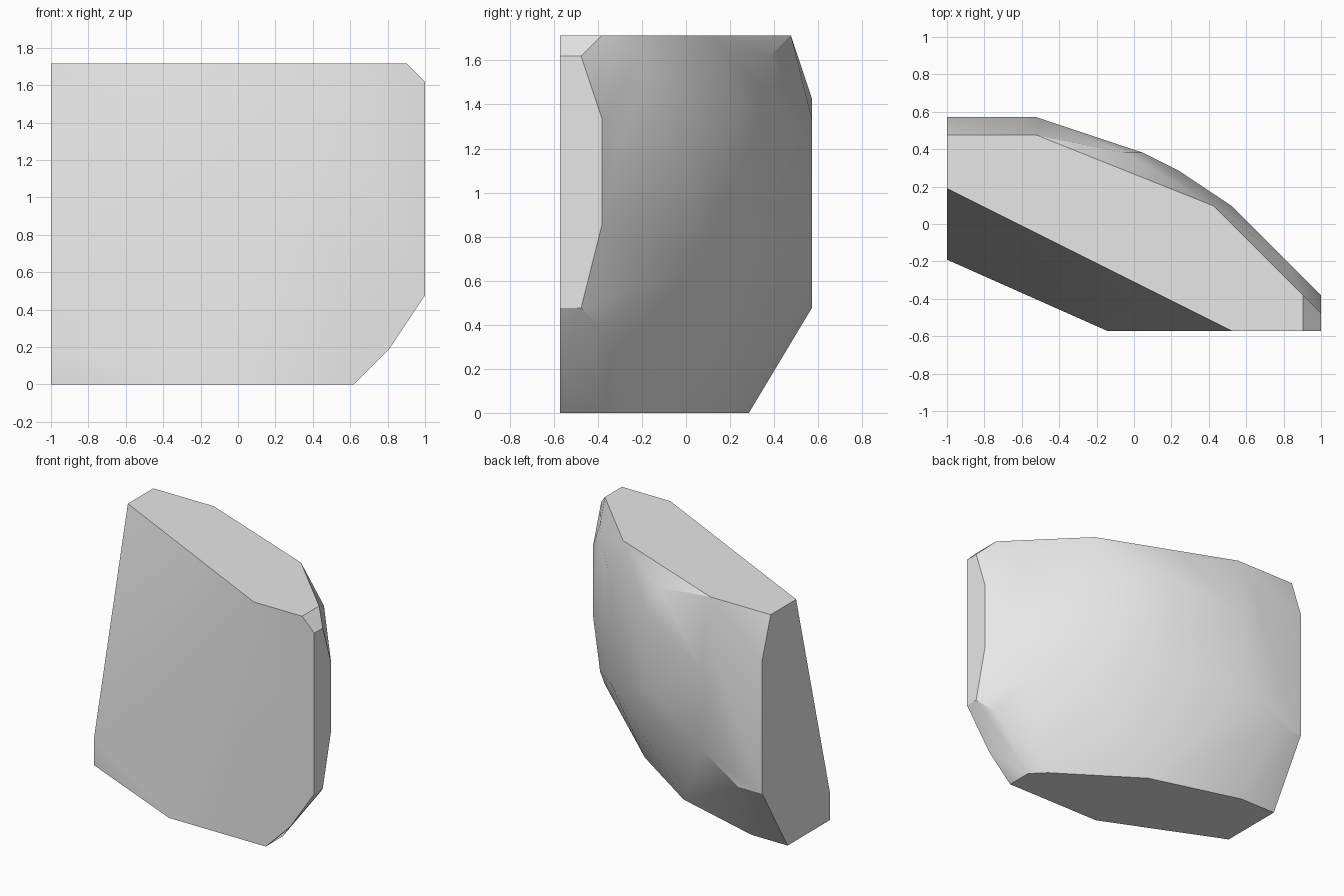
import bpy
import bmesh
import math
from mathutils import Vector

cube = bpy.data.objects.get("Cube")
if cube:
    bpy.data.objects.remove(cube, do_unlink=True)

# Corners sit on a coarse grid; the width is 21 cells, the depth 12
UNIT = 2 / 21


def corner(x, y, z):
    return Vector((x - 10.5, y - 6, z)) * UNIT


def level(z, outline):
    return [corner(x, y, z) for x, y in outline]


stone = bpy.data.materials.new("pale_grey_stone")
stone.use_nodes = True
stone.diffuse_color = (0.8, 0.8, 0.8, 1)
stone.node_tree.nodes["Principled BSDF"].inputs["Base Color"].default_value = stone.diffuse_color

# Flat base and flat top of the block
points = level(0, [(0, 4), (0, 9), (3, 9), (10, 7), (16, 3), (17, 2), (17, 0), (9, 0)])
points += level(18, [(0, 8), (0, 11), (5, 11), (15, 7), (20, 2), (20, 0), (16, 0)])

# Lower bevels at the front and at the narrow end
points += level(2, [(0, 4), (19, 0)])
points += [corner(19, 2, 3), corner(20, 2, 4)]
points += level(5, [(21, 0), (21, 1), (0, 12), (2, 12)])

# Rounded back, lower ridge
points += [corner(19, 4, 6), corner(16, 7, 7), corner(13, 9, 8),
           corner(11, 10, 9), corner(5, 12, 7), corner(21, 2, 9)]

# Rounded back, upper ridge
points += level(14, [(21, 2), (16, 7), (13, 9), (4, 12)])
points += [corner(11, 10, 15), corner(5, 12, 13), corner(0, 12, 15)]
points += level(17, [(21, 0), (21, 1), (19, 4), (10, 10)])

# Wrap the corners in a convex shell and merge the coplanar triangles
bm = bmesh.new()
for p in points:
    bm.verts.new(p)
hull = bmesh.ops.convex_hull(bm, input=bm.verts[:])
inside = {v for v in hull["geom_interior"] if isinstance(v, bmesh.types.BMVert)}
bmesh.ops.delete(bm, geom=list(inside), context="VERTS")
bmesh.ops.dissolve_limit(bm, angle_limit=math.radians(0.5),
                         verts=bm.verts[:], edges=bm.edges[:])
bmesh.ops.recalc_face_normals(bm, faces=bm.faces[:])

mesh = bpy.data.meshes.new("rock_block")
bm.to_mesh(mesh)
bm.free()
mesh.materials.append(stone)
rock = bpy.data.objects.new("rock_block", mesh)
bpy.context.collection.objects.link(rock)

# Smooth the worn back while the cut faces stay crisp
for other in bpy.context.selected_objects:
    other.select_set(False)
rock.select_set(True)
bpy.context.view_layer.objects.active = rock
bpy.ops.object.shade_smooth_by_angle(angle=math.radians(30))
